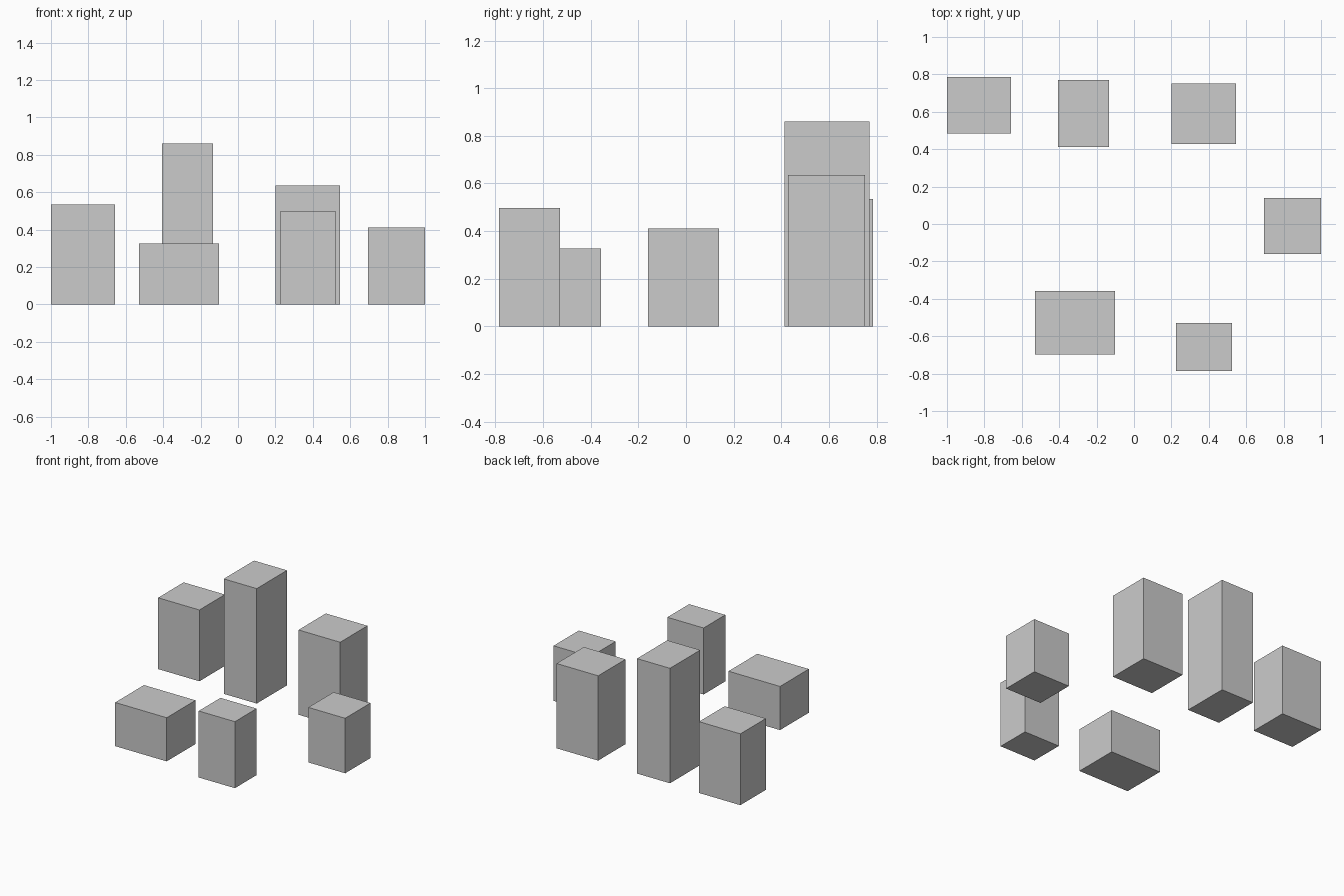
import bpy

if "Cube" in bpy.data.objects:
    bpy.data.objects.remove(bpy.data.objects["Cube"])


def block(name, x0, x1, y0, y1, height):
    """Closed box standing on the ground, given its footprint and height."""
    bpy.ops.mesh.primitive_cube_add(
        size=1, location=((x0 + x1) / 2, (y0 + y1) / 2, height / 2))
    ob = bpy.context.object
    ob.name = name
    ob.scale = (x1 - x0, y1 - y0, height)
    bpy.ops.object.transform_apply(location=False, rotation=False, scale=True)
    return ob


# Back row
block("back_left_block", -1.0, -0.658, 0.483, 0.785, 0.534)
block("tall_back_block", -0.407, -0.134, 0.413, 0.771, 0.861)
block("back_right_block", 0.201, 0.546, 0.429, 0.752, 0.635)

# Right side
block("right_block", 0.695, 1.0, -0.160, 0.139, 0.412)

# Front row
block("wide_front_block", -0.529, -0.102, -0.698, -0.357, 0.327)
block("front_right_block", 0.224, 0.524, -0.785, -0.528, 0.498)
